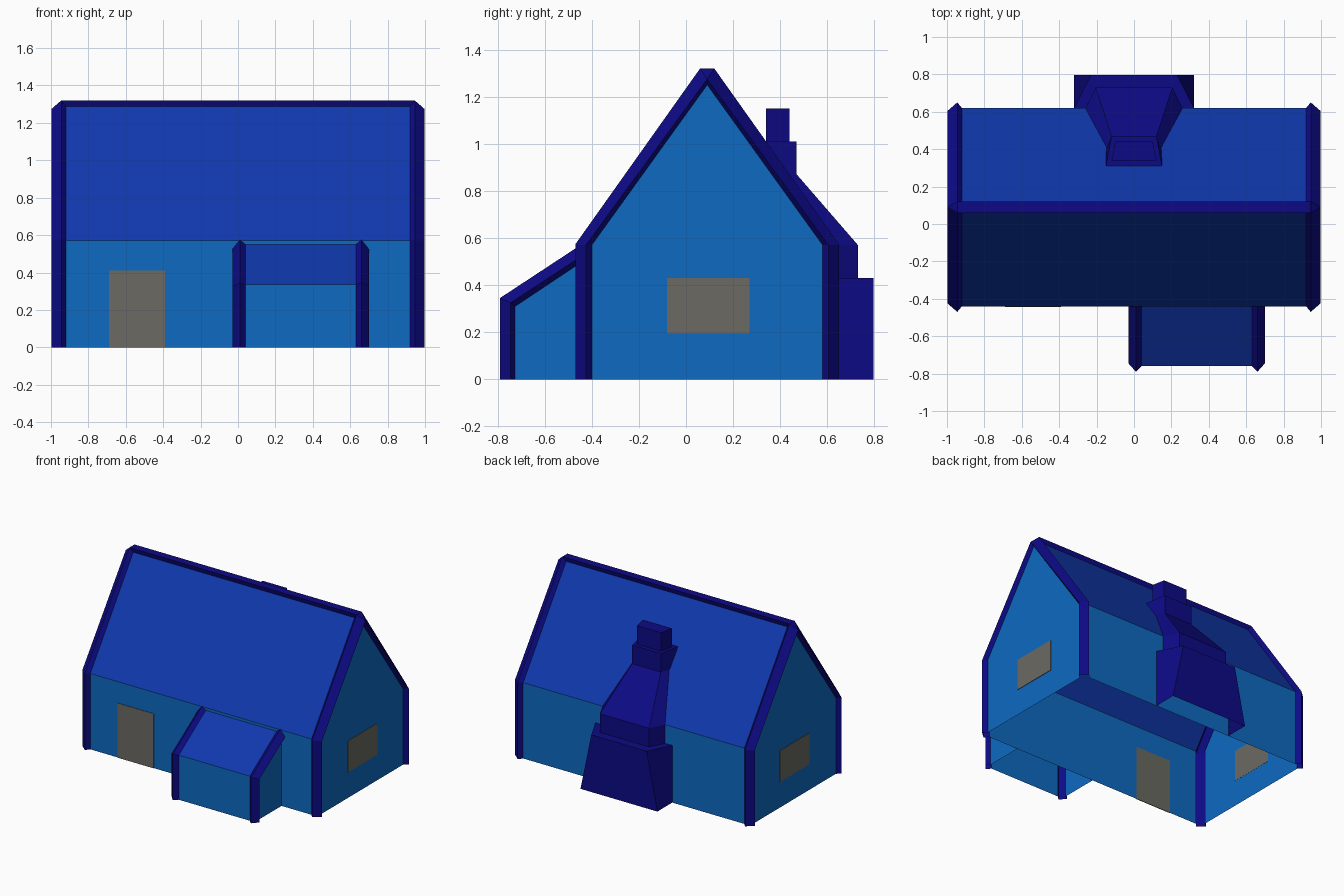
import bpy, bmesh

if "Cube" in bpy.data.objects:
    bpy.data.objects.remove(bpy.data.objects["Cube"])


def material(name, rgb):
    m = bpy.data.materials.new(name)
    m.diffuse_color = (*rgb, 1)
    m.use_nodes = True
    m.node_tree.nodes["Principled BSDF"].inputs["Base Color"].default_value = m.diffuse_color
    return m


WALL = material("wall_blue", (0.004, 0.143, 0.535))
ROOF = material("roof_blue", (0.005, 0.040, 0.420))
TRIM = material("trim_navy", (0.004, 0.003, 0.235))
GREY = material("opening_grey", (0.145, 0.143, 0.125))


def build(name, mat, polys):
    """Make one flat-shaded object from a list of polygons."""
    bm = bmesh.new()
    for poly in polys:
        bm.faces.new([bm.verts.new(p) for p in poly])
    bmesh.ops.remove_doubles(bm, verts=bm.verts[:], dist=1e-4)
    me = bpy.data.meshes.new(name)
    bm.to_mesh(me)
    bm.free()
    me.materials.append(mat)
    ob = bpy.data.objects.new(name, me)
    bpy.context.collection.objects.link(ob)
    return ob


def loft(rows):
    """Quads between consecutive rows of points."""
    return [(a[i], b[i], b[i + 1], a[i + 1])
            for a, b in zip(rows, rows[1:]) for i in range(len(a) - 1)]


def house(name, cx, offsets, rings, roof_segments, close=()):
    """Shell: rings are yz outlines from the main face round to the end wall."""
    sections = list(zip(offsets, rings))

    def row(x, ring):
        return [(x, y, z) for y, z in ring]

    left = [row(cx - o, r) for o, r in reversed(sections)]
    right = [row(cx + o, r) for o, r in sections]
    panels = loft([left[-1], right[0]])
    build(name + "_roof", ROOF, [panels[i] for i in roof_segments])
    ends = [left[0] + row(cx - offsets[-1], close),
            (right[-1] + row(cx + offsets[-1], close))[::-1]]
    long_walls = [p for p in panels if min(v[2] for v in p) == 0]
    build(name + "_walls", WALL, long_walls + ends)
    build(name + "_trim", TRIM, loft(left) + loft(right))


def mirrored(half, mid=0.09):
    return half + [(2 * mid - y, z) for y, z in reversed(half)]


# Main house: wall edge, raised outer edge, raised gable edge, gable wall
rings = [mirrored(h) for h in (
    [(-0.44, 0), (-0.44, 0.57), (0.07, 1.287)],
    [(-0.47, 0), (-0.47, 0.573), (0.06, 1.32)],
    [(-0.425, 0), (-0.425, 0.57), (0.09, 1.275)],
    [(-0.40, 0), (-0.40, 0.57), (0.09, 1.25)])]
house("main_house", 0, (0.92, 0.945, 0.997, 0.967), rings, (1, 3))

# Ridge cap between the gable trims
s, o = rings[0], rings[1]
build("ridge_cap", TRIM, loft([
    [(k * 0.92, *s[2]), (k * 0.945, *o[2]), (k * 0.945, *o[3]), (k * 0.92, *s[3])]
    for k in (-1, 1)]))

# Lean-to annex at the front
house("annex", 0.335, (0.295, 0.325, 0.365, 0.335), [
    [(-0.76, 0), (-0.76, 0.335), (-0.44, 0.55)],
    [(-0.79, 0), (-0.79, 0.345), (-0.44, 0.575)],
    [(-0.745, 0), (-0.745, 0.325), (-0.44, 0.525)],
    [(-0.725, 0), (-0.725, 0.31), (-0.44, 0.50)]], (1,), [(-0.44, 0)])


# Chimney: levels of (z, inner half width, inner y, outer half width, outer y)
def level(z, wi, yi, wo, yo):
    return [(-wi, yi, z), (-wo, yo, z), (wo, yo, z), (wi, yi, z)]


body = [level(*v) for v in (
    (0, 0.32, 0.62, 0.32, 0.797),
    (0.43, 0.32, 0.62, 0.23, 0.797),
    (0.43, 0.26, 0.62, 0.205, 0.73),
    (0.57, 0.26, 0.62, 0.205, 0.73),
    (0.87, 0.15, 0.395, 0.12, 0.47),
    (1.01, 0.15, 0.31, 0.12, 0.47))]
build("chimney_body", TRIM, loft(body) + [body[-1][::-1]])
stack = [level(z, 0.12, 0.34, 0.10, 0.44) for z in (1.01, 1.15)]
build("chimney_stack", TRIM,
      loft([r + r[:1] for r in stack]) + [stack[-1][::-1]])


# Door and gable windows as thin plates
def plate(name, lo, hi):
    (x0, y0, z0), (x1, y1, z1) = lo, hi
    rows = [[(x0, y0, z), (x0, y1, z), (x1, y1, z), (x1, y0, z), (x0, y0, z)]
            for z in (z0, z1)]
    build(name, GREY, loft(rows) + [rows[0][:4], rows[1][:4][::-1]])


plate("door", (-0.69, -0.444, 0), (-0.39, -0.439, 0.41))
plate("right_window", (0.966, -0.08, 0.195), (0.971, 0.27, 0.43))
plate("left_window", (-0.971, -0.08, 0.195), (-0.966, 0.27, 0.43))
